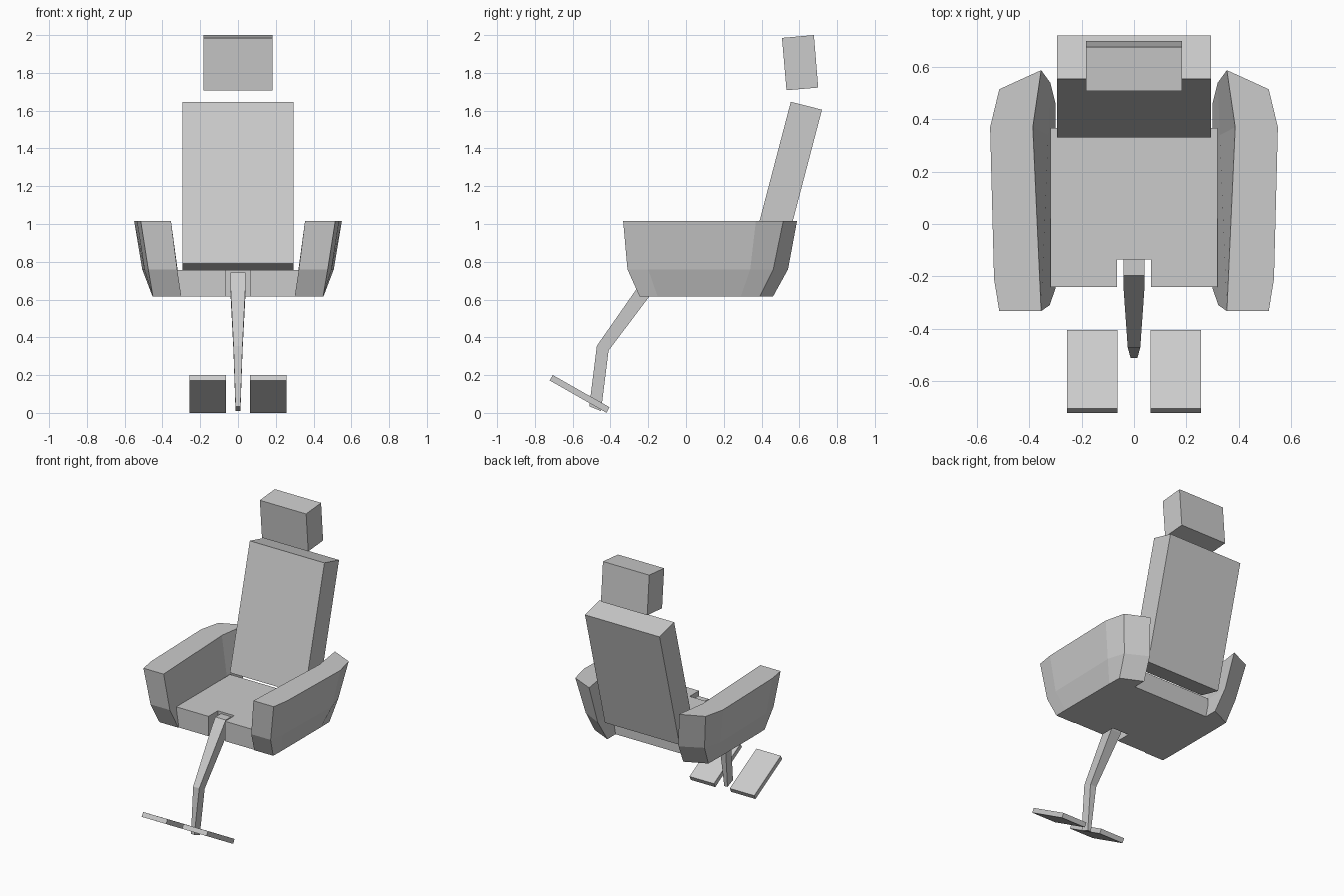
import bpy, bmesh


def loft(name, rings):
    """Join equal-length rings of points with quads and cap both ends."""
    bm = bmesh.new()
    loops = [[bm.verts.new(p) for p in ring] for ring in rings]
    n = len(loops[0])
    for a, b in zip(loops, loops[1:]):
        for i in range(n):
            j = (i + 1) % n
            bm.faces.new((a[i], a[j], b[j], b[i]))
    bm.faces.new(loops[0])
    bm.faces.new(loops[-1])
    bmesh.ops.recalc_face_normals(bm, faces=bm.faces)
    me = bpy.data.meshes.new(name)
    bm.to_mesh(me)
    bm.free()
    ob = bpy.data.objects.new(name, me)
    bpy.context.collection.objects.link(ob)
    return ob


def side_prism(name, x0, x1, profile):
    """Extrude a (y, z) profile along x."""
    return loft(name, [[(x, y, z) for y, z in profile] for x in (x0, x1)])


def mirror(ob):
    ob.modifiers.new("mirror", 'MIRROR')


# Headrest and tilted backrest
side_prism("headrest", -0.183, 0.183,
           [(0.508, 1.985), (0.677, 2.0), (0.70, 1.722), (0.532, 1.708)])
side_prism("backrest", -0.295, 0.295,
           [(0.33, 0.79), (0.555, 1.647), (0.72, 1.605), (0.495, 0.748)])

# Seat with a notch at the front for the stem
seat = [(-0.32, -0.24), (-0.065, -0.24), (-0.065, -0.135), (0.065, -0.135),
        (0.065, -0.24), (0.32, -0.24), (0.32, 0.367), (-0.32, 0.367)]
loft("seat", [[(x, y, z) for x, y in seat] for z in (0.615, 0.757)])

# Armrests: outlines stacked from the bottom up, flaring outwards
low = [(0.30, -0.245), (0.45, -0.245), (0.452, -0.15), (0.452, 0.29),
       (0.45, 0.39), (0.30, 0.46), (0.30, 0.29)]
mid = [(0.322, -0.31), (0.475, -0.31), (0.495, -0.20), (0.507, 0.34),
       (0.47, 0.462), (0.32, 0.54), (0.328, 0.34)]
top = [(0.355, -0.333), (0.515, -0.333), (0.535, -0.21), (0.55, 0.37),
       (0.515, 0.515), (0.355, 0.588), (0.387, 0.37)]
levels = ((low, 0.615), (mid, 0.76), (top, 1.017))
mirror(loft("armrests", [[(x, y, z) for x, y in ring] for ring, z in levels]))

# Bent, tapering stem: half width, front (y, z), back (y, z)
stem = [(0.013, (-0.512, 0.035), (-0.45, 0.01)),
        (0.024, (-0.472, 0.355), (-0.41, 0.33)),
        (0.04, (-0.245, 0.68), (-0.18, 0.635)),
        (0.041, (-0.197, 0.743), (-0.13, 0.743))]
loft("stem", [[(-w, *f), (w, *f), (w, *b), (-w, *b)] for w, f, b in stem])

# Pair of tilted foot plates
mirror(side_prism("foot_plates", 0.063, 0.256,
                  [(-0.722, 0.172), (-0.705, 0.2), (-0.405, 0.03), (-0.42, 0.0)]))
